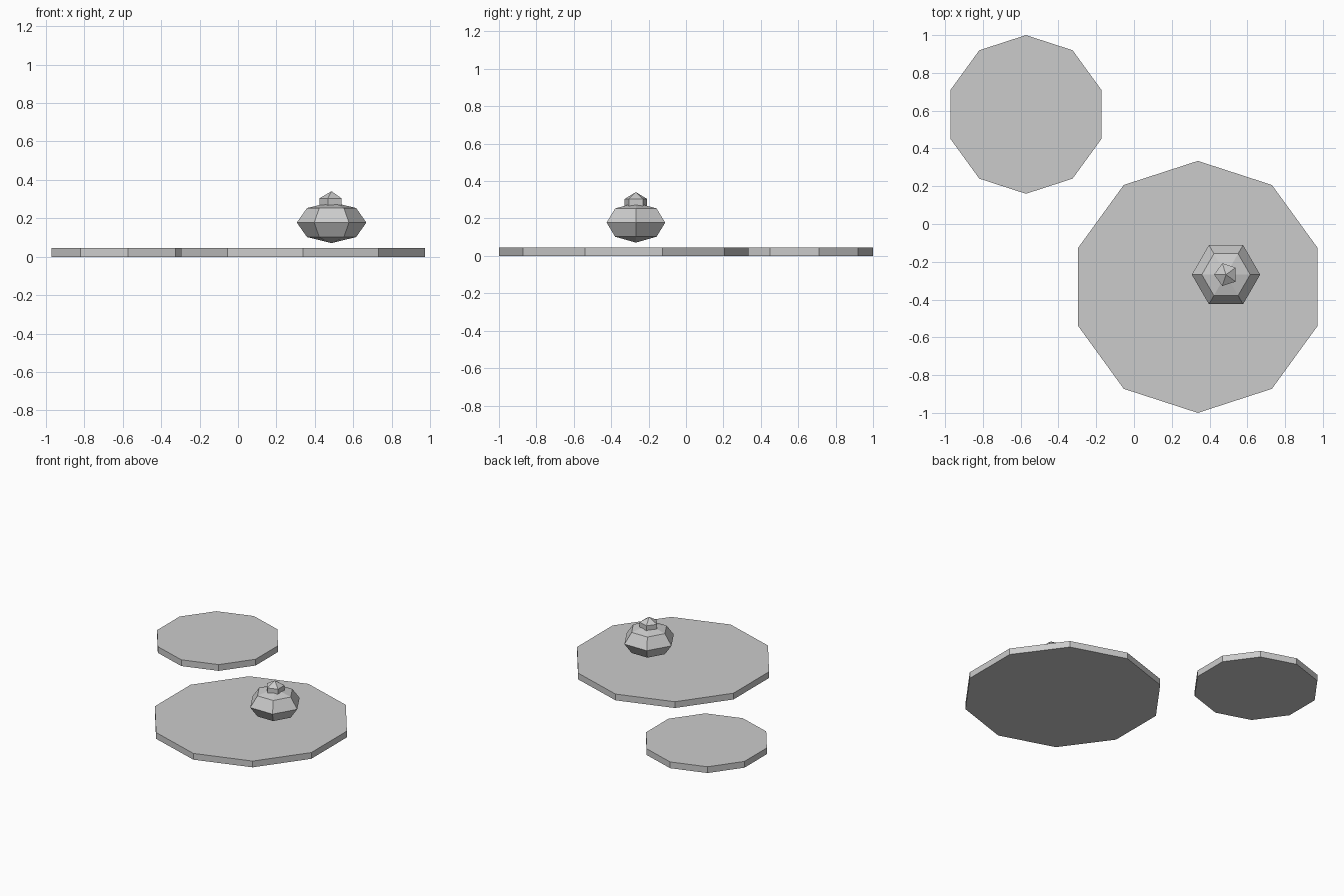
import bpy
import math

cube = bpy.data.objects.get("Cube")
if cube:
    bpy.data.objects.remove(cube, do_unlink=True)

# One plain grey for everything
grey = bpy.data.materials.new("plain grey")
grey.use_nodes = True
color = (0.6, 0.6, 0.6, 1)
grey.diffuse_color = color
grey.node_tree.nodes["Principled BSDF"].inputs["Base Color"].default_value = color


def finish(name):
    obj = bpy.context.object
    obj.name = name
    obj.data.materials.append(grey)
    bpy.ops.object.shade_flat()


def platform(name, x, y, radius, height=0.046):
    bpy.ops.mesh.primitive_cylinder_add(
        vertices=10, radius=radius, depth=height, location=(x, y, height / 2))
    finish(name)


def faceted_ball(name, sides, rings, radius, z, squash=1):
    bpy.ops.mesh.primitive_uv_sphere_add(
        segments=sides, ring_count=rings, radius=radius,
        location=(0.487, -0.268, z), rotation=(0, 0, math.pi / 2))
    bpy.context.object.scale.z = squash
    finish(name)


# Ten-sided discs, each with a corner facing the back
platform("large_platform", 0.338, -0.333, 0.667)
platform("small_platform", -0.572, 0.58, 0.42)

# Floating squashed body with a small knob sunk into its top
faceted_ball("body", 6, 4, 0.181, 0.178, 0.59)
faceted_ball("top_knob", 5, 3, 0.073, 0.268)
